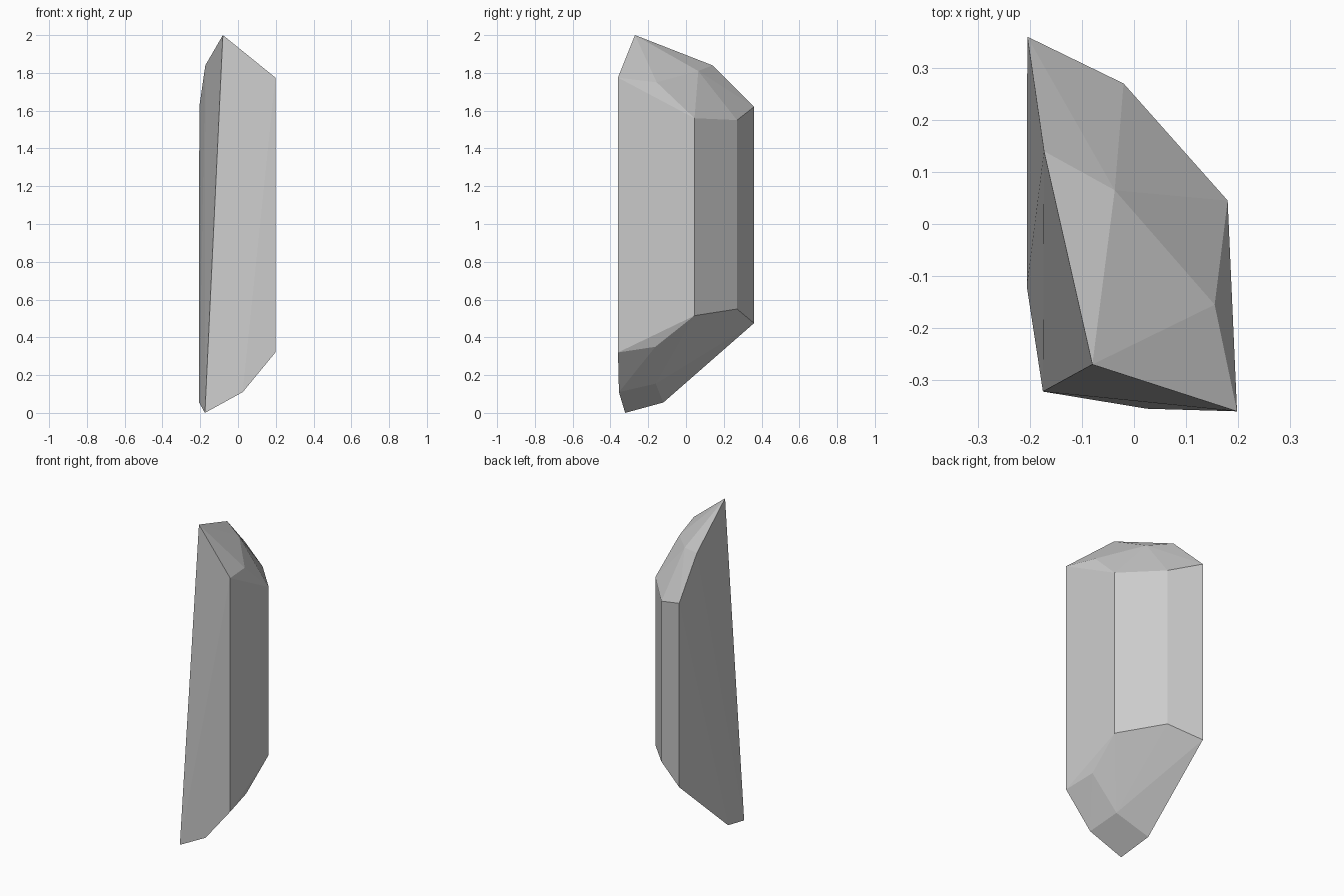
import bpy, bmesh

if "Cube" in bpy.data.objects:
    bpy.data.objects.remove(bpy.data.objects["Cube"])

# Crystal shard: faceted convex body wrapped around three rings of corners
crown = [(-0.08, -0.27, 2.0), (-0.173, 0.14, 1.84),
         (-0.037, 0.065, 1.81), (0.155, -0.155, 1.75)]
# Upright sides: x, y at the top end, top z, bottom z
columns = [(-0.205, 0.36, 1.62, 0.475), (-0.02, 0.27, 1.55, 0.55),
           (0.18, 0.045, 1.56, 0.515), (0.198, -0.36, 1.775, 0.32)]
tip = [(-0.175, -0.322, 0.0), (-0.206, -0.12, 0.055), (0.025, -0.355, 0.11),
       (-0.005, -0.16, 0.155), (0.17, -0.162, 0.35)]

points = crown + tip
for x, y, top, bottom in columns:
    points += [(x, y, top), (x, y, bottom)]

bm = bmesh.new()
for p in points:
    bm.verts.new(p)
hull = bmesh.ops.convex_hull(bm, input=bm.verts[:])
loose = [v for v in bm.verts if not v.link_faces]
bmesh.ops.delete(bm, geom=loose, context='VERTS')
bmesh.ops.recalc_face_normals(bm, faces=bm.faces[:])

mesh = bpy.data.meshes.new("crystal_shard")
bm.to_mesh(mesh)
bm.free()
shard = bpy.data.objects.new("crystal_shard", mesh)
bpy.context.collection.objects.link(shard)
